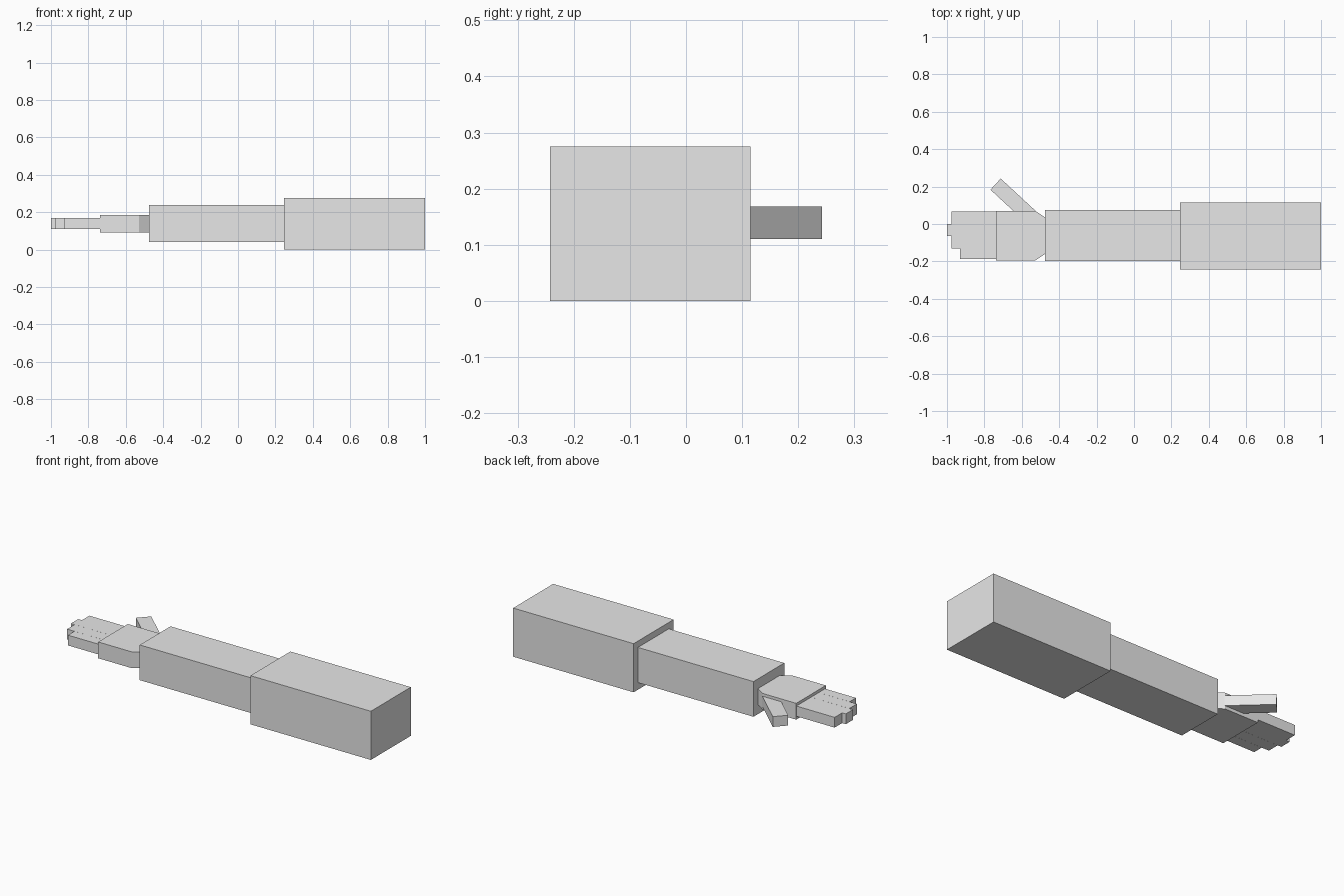
import bpy, bmesh, math
from mathutils import Vector

if "Cube" in bpy.data.objects:
    bpy.data.objects.remove(bpy.data.objects["Cube"])

grey = bpy.data.materials.new("light_grey")
grey.diffuse_color = (0.8, 0.8, 0.8, 1)
grey.use_nodes = True
grey.node_tree.nodes["Principled BSDF"].inputs["Base Color"].default_value = grey.diffuse_color


def prism(name, outline, z0, z1):
    """Extrude a flat outline from z0 up to z1."""
    bm = bmesh.new()
    face = bm.faces.new([bm.verts.new((x, y, z0)) for x, y in outline])
    top = bmesh.ops.extrude_face_region(bm, geom=[face])
    bmesh.ops.translate(bm, vec=(0, 0, z1 - z0),
                        verts=[v for v in top["geom"] if isinstance(v, bmesh.types.BMVert)])
    bmesh.ops.recalc_face_normals(bm, faces=bm.faces)
    mesh = bpy.data.meshes.new(name)
    bm.to_mesh(mesh)
    bm.free()
    mesh.materials.append(grey)
    ob = bpy.data.objects.new(name, mesh)
    bpy.context.collection.objects.link(ob)
    return ob


def box(name, x0, x1, y0, y1, z0, z1):
    return prism(name, [(x0, y0), (x1, y0), (x1, y1), (x0, y1)], z0, z1)


def digit(name, base, tip, width):
    """Three equal bone blocks from base to tip."""
    base, tip = Vector(base), Vector(tip)
    axis = (tip - base).normalized()
    side = Vector((-axis.y, axis.x)) * width / 2
    for i, part in enumerate(("lower", "middle", "tip")):
        a, b = base.lerp(tip, i / 3), base.lerp(tip, (i + 1) / 3)
        prism(f"{name}_{part}", [a - side, b - side, b + side, a + side], 0.11, 0.168)


# Arm blocks
box("upper_arm", 0.247, 1.0, -0.242, 0.115, 0, 0.275)
box("forearm", -0.475, 0.247, -0.199, 0.076, 0.04, 0.239)

# Palm, narrowed at the wrist
prism("palm", [(-0.475, -0.16), (-0.475, 0.035), (-0.528, 0.07),
               (-0.738, 0.07), (-0.738, -0.195), (-0.528, -0.195)], 0.092, 0.184)

# Fingers: centre y, tip x, width
for name, y, tip, width in (("index_finger", 0.0345, -0.977, 0.067),
                            ("middle_finger", -0.031, -1.0, 0.064),
                            ("ring_finger", -0.097, -0.977, 0.067),
                            ("little_finger", -0.1595, -0.931, 0.057)):
    digit(name, (-0.738, y), (tip, y), width)

# Thumb, angled away from the palm
digit("thumb", (-0.552, 0.039), (-0.740, 0.213), 0.081)
